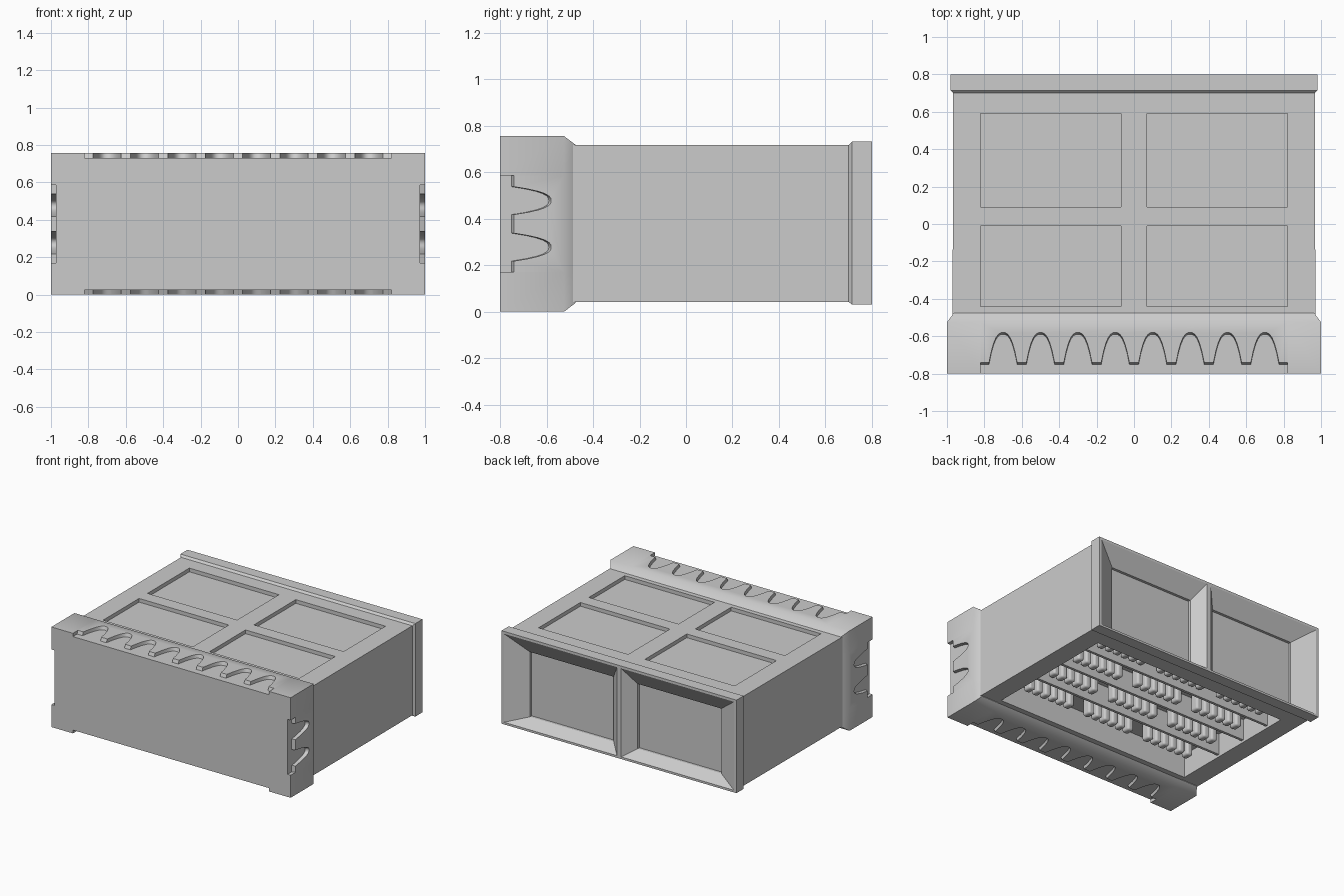
import bpy, bmesh, math
from mathutils import Vector

cube = bpy.data.objects.get("Cube")
if cube:
    bpy.data.objects.remove(cube)

grey = bpy.data.materials.new("plain_grey")
grey.use_nodes = True
grey.diffuse_color = (0.6, 0.6, 0.6, 1)
grey.node_tree.nodes["Principled BSDF"].inputs["Base Color"].default_value = (0.6, 0.6, 0.6, 1)

MID = 0.378   # height of the horizontal mirror plane
HALF = 0.378  # half height at the bumper


def add_box(bm, x0, x1, y0, y1, z0, z1):
    add_loft(bm, [(y0, x0, x1, z0, z1), (y1, x0, x1, z0, z1)])


def add_loft(bm, sections):
    """Join rectangular sections (y, x0, x1, z0, z1) into a closed solid."""
    rings = [[bm.verts.new((x, y, z)) for x, z in ((a, c), (b, c), (b, d), (a, d))]
             for y, a, b, c, d in sections]
    for r, s in zip(rings, rings[1:]):
        for i in range(4):
            j = (i + 1) % 4
            bm.faces.new((r[i], r[j], s[j], s[i]))
    bm.faces.new(rings[0][::-1])
    bm.faces.new(rings[-1])


def shade(obj):
    bpy.ops.object.select_all(action='DESELECT')
    obj.select_set(True)
    bpy.context.view_layer.objects.active = obj
    bpy.ops.object.shade_smooth_by_angle(angle=math.radians(40))


def make(name, bm, bevel=0):
    bmesh.ops.recalc_face_normals(bm, faces=bm.faces)
    mesh = bpy.data.meshes.new(name)
    bm.to_mesh(mesh)
    bm.free()
    mesh.materials.append(grey)
    obj = bpy.data.objects.new(name, mesh)
    bpy.context.collection.objects.link(obj)
    if bevel:
        mod = obj.modifiers.new("rounded_edges", 'BEVEL')
        mod.width, mod.segments = bevel, 3
    shade(obj)
    return obj


# Body
bm = bmesh.new()
add_loft(bm, [(-0.52, -0.97, 0.97, 0.042, 0.718),
              (0.70, -0.967, 0.967, 0.042, 0.718),
              (0.715, -0.982, 0.982, 0.03, 0.733),
              (0.80, -0.982, 0.982, 0.03, 0.733)])
body = make("crate_body", bm)

# Recesses: four top panels, two flared rear windows, one underside bay
bm = bmesh.new()
for side in (-1, 1):
    def span(a, b):
        return sorted((side * a, side * b))
    for y0, y1 in ((0.09, 0.59), (-0.44, -0.01)):
        add_box(bm, *span(0.07, 0.82), y0, y1, 0.69, 0.8)
    add_loft(bm, [(0.70, *span(0.10, 0.80), 0.10, 0.59),
                  (0.72, *span(0.10, 0.80), 0.10, 0.59),
                  (0.802, *span(0.015, 0.965), 0.045, 0.718)])
add_box(bm, -0.82, 0.82, -0.44, 0.59, -0.1, 0.22)
cutter = make("recess_cutter", bm)
cutter.hide_render = True
mod = body.modifiers.new("recesses", 'BOOLEAN')
mod.operation, mod.solver, mod.object = 'DIFFERENCE', 'EXACT', cutter
bpy.context.view_layer.objects.active = body
bpy.ops.object.modifier_apply(modifier=mod.name)
bpy.data.objects.remove(cutter)
for polygon in body.data.polygons:
    polygon.use_smooth = False

# Front panel, notched so that the corner guards sit flush with it
bm = bmesh.new()
add_box(bm, -0.82, 0.82, -0.80, -0.52, 0.025, 0.731)
for x0, x1 in ((-0.974, -0.82), (0.82, 0.974)):
    add_box(bm, x0, x1, -0.80, -0.52, 0.17, 0.586)
make("front_panel", bm)

# Corner guards, tapering into the body at the rear
bm = bmesh.new()
for sx in (-1, 1):
    for sz in (-1, 1):
        def section(y, x_out, z_out):
            xs = sorted((sx * 0.82, sx * x_out))
            zs = sorted((MID + sz * 0.208, MID + sz * z_out))
            return (y, *xs, *zs)
        add_loft(bm, [section(-0.80, 1.0, HALF), section(-0.525, 1.0, HALF),
                      section(-0.475, 0.962, 0.34)])
make("corner_guards", bm)


def grip_band(bm, half, centres, width, place):
    """Raised band whose front edge is scalloped; place maps (u, y, height)."""
    outline = [(-half, -0.525), (-half, -0.74)]
    for c in centres:
        for i in range(13):
            t = i / 6 - 1
            outline.append((c + t * width / 2, -0.74 + 0.16 * (1 - abs(t) ** 2.6)))
    outline += [(half, -0.74), (half, -0.525)]
    top = [bm.verts.new(place(u, y, 0.025)) for u, y in outline]
    low = []
    for u, y in outline:
        # Rear edge runs down to the body; scallops slope outwards
        foot = -0.475 if y == -0.525 else y - 0.015
        low.append(bm.verts.new(place(u, foot, -0.013)))
    bm.faces.new(top)
    for i in range(len(top)):
        j = (i + 1) % len(top)
        bm.faces.new((top[i], low[i], low[j], top[j]))


# Scalloped grips along top, bottom and both sides
bm = bmesh.new()
long_centres = [-0.7 + 0.2 * i for i in range(8)]
for s in (-1, 1):
    grip_band(bm, 0.82, long_centres, 0.15,
              lambda u, y, h: Vector((u, y, MID + s * (0.353 + h))))
    grip_band(bm, 0.208, (-0.1, 0.1), 0.12,
              lambda u, y, h: Vector((s * (0.975 + h), y, MID + u)))
make("scalloped_grips", bm)

# Underside cross ribs
RIBS = (0.43, 0.17, -0.09)
bm = bmesh.new()
for y in RIBS:
    add_box(bm, -0.83, 0.83, y, y + 0.02, 0.06, 0.23)
make("underside_ribs", bm)

# Rows of rounded teeth behind each rib, and one ahead of the foremost
bm = bmesh.new()
for y in RIBS + (-0.35,):
    for group in (-0.53, 0.0, 0.53):
        for i in range(6):
            x = group + (i - 2.5) * 0.07
            add_box(bm, x - 0.025, x + 0.025, y + 0.04, y + 0.11, 0.09, 0.23)
make("underside_teeth", bm, 0.015)
